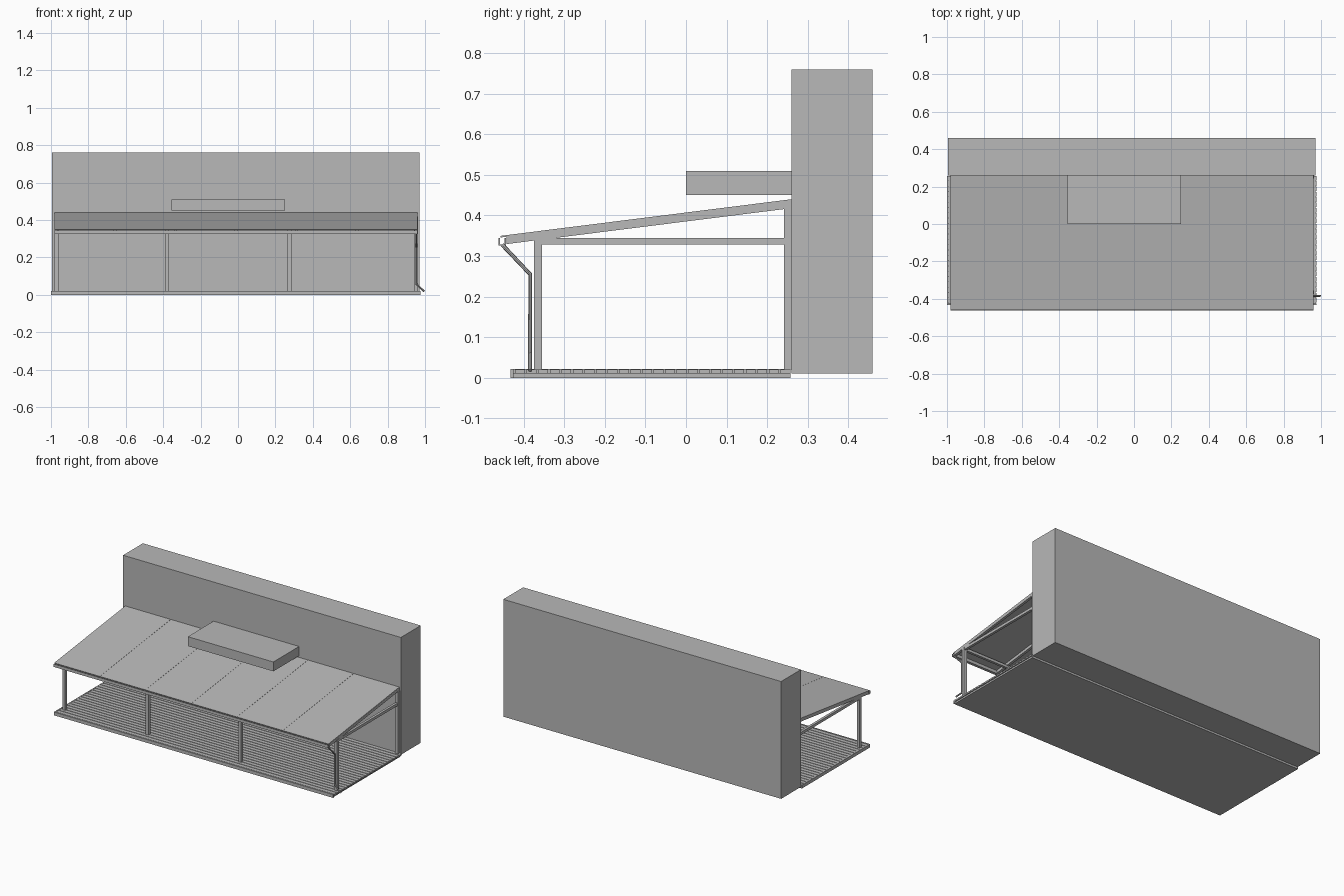
import bpy
import bmesh

cube = bpy.data.objects.get("Cube")
if cube:
    bpy.data.objects.remove(cube, do_unlink=True)

grey = bpy.data.materials.new("plain grey")
grey.use_nodes = True
grey.diffuse_color = (0.48, 0.48, 0.48, 1)
grey.node_tree.nodes["Principled BSDF"].inputs["Base Color"].default_value = (0.48, 0.48, 0.48, 1)


def extrude_x(name, outline, x0, x1):
    """Extrude a closed (y, z) outline from x0 to x1."""
    bm = bmesh.new()
    face = bm.faces.new([bm.verts.new((x0, y, z)) for y, z in outline])
    ext = bmesh.ops.extrude_face_region(bm, geom=[face])
    moved = [v for v in ext["geom"] if isinstance(v, bmesh.types.BMVert)]
    bmesh.ops.translate(bm, verts=moved, vec=(x1 - x0, 0, 0))
    bmesh.ops.recalc_face_normals(bm, faces=bm.faces)
    mesh = bpy.data.meshes.new(name)
    bm.to_mesh(mesh)
    bm.free()
    mesh.materials.append(grey)
    obj = bpy.data.objects.new(name, mesh)
    bpy.context.collection.objects.link(obj)
    return obj


def box(name, x0, x1, y0, y1, z0, z1):
    return extrude_x(name, [(y0, z0), (y1, z0), (y1, z1), (y0, z1)], x0, x1)


def roof_z(y):
    """Height of the top of the roof sheet."""
    return 0.35 + (y + 0.455) * 0.09 / 0.715


def sloped(name, x0, x1, y0, y1, top, bottom):
    """Bar or sheet parallel to the roof, between two depths below its top."""
    outline = [(y0, roof_z(y0) - bottom), (y1, roof_z(y1) - bottom),
               (y1, roof_z(y1) - top), (y0, roof_z(y0) - top)]
    return extrude_x(name, outline, x0, x1)


# House wall and balcony slab
box("house_wall", -0.995, 0.97, 0.26, 0.46, 0.01, 0.76)
box("balcony_slab", -0.355, 0.25, 0.0, 0.26, 0.45, 0.51)

# Deck: base, edge trims and boards running along the length
box("deck_base", -0.995, 0.97, -0.425, 0.257, 0.0, 0.012)
box("deck_front_trim", -1.0, 0.975, -0.432, -0.425, 0.0, 0.021)
box("deck_end_trim", -1.0, -0.992, -0.425, 0.257, 0.0, 0.021)
boards = 24
pitch = 0.682 / boards
for i in range(boards):
    y = -0.425 + i * pitch
    box("deck_board", -0.992, 0.977, y + 0.004, y + pitch, 0.01, 0.02)

# Posts with a tie beam between each front and back pair
for x in (-0.97, -0.38, 0.275, 0.952):
    box("front_post", x - 0.01, x + 0.01, -0.375, -0.355, 0.02, 0.345)
    box("back_post", x - 0.01, x + 0.01, 0.242, 0.26, 0.02, 0.418)
    box("tie_beam", x - 0.008, x + 0.008, -0.355, 0.242, 0.328, 0.345)

# Beams along the length
box("front_beam", -0.98, 0.96, -0.373, -0.357, 0.328, 0.345)
box("wall_beam", -0.98, 0.96, 0.244, 0.26, 0.4, 0.42)

# Roof panels, with a rafter under each seam and at both ends
panels = 6
left, right = -0.98, 0.96
width = (right - left) / panels
for i in range(panels):
    x = left + i * width
    sloped("roof_panel", x, x + width - 0.001, -0.457, 0.26, 0.0, 0.004)
for i in range(panels + 1):
    x = min(max(left + i * width, left + 0.008), right - 0.008)
    sloped("rafter", x - 0.008, x + 0.008, -0.442, 0.26, 0.004, 0.022)

# Open gutter along the eave
extrude_x("gutter", [(-0.462, 0.345), (-0.462, 0.326), (-0.444, 0.326), (-0.444, 0.345),
                     (-0.447, 0.345), (-0.447, 0.329), (-0.459, 0.329), (-0.459, 0.345)],
          left, right)

# Downpipe with a spout turned outward at the foot
curve = bpy.data.curves.new("downpipe", "CURVE")
curve.dimensions = "3D"
curve.bevel_depth = 0.005
curve.bevel_resolution = 2
curve.use_fill_caps = True
path = [(0.953, -0.453, 0.328), (0.953, -0.384, 0.255), (0.953, -0.384, 0.06), (0.996, -0.384, 0.018)]
spline = curve.splines.new("POLY")
spline.points.add(len(path) - 1)
for point, co in zip(spline.points, path):
    point.co = (*co, 1)
curve.materials.append(grey)
pipe = bpy.data.objects.new("downpipe", curve)
bpy.context.collection.objects.link(pipe)
bpy.ops.object.select_all(action="DESELECT")
pipe.select_set(True)
bpy.context.view_layer.objects.active = pipe
bpy.ops.object.convert(target="MESH")
bpy.ops.object.shade_smooth_by_angle()
